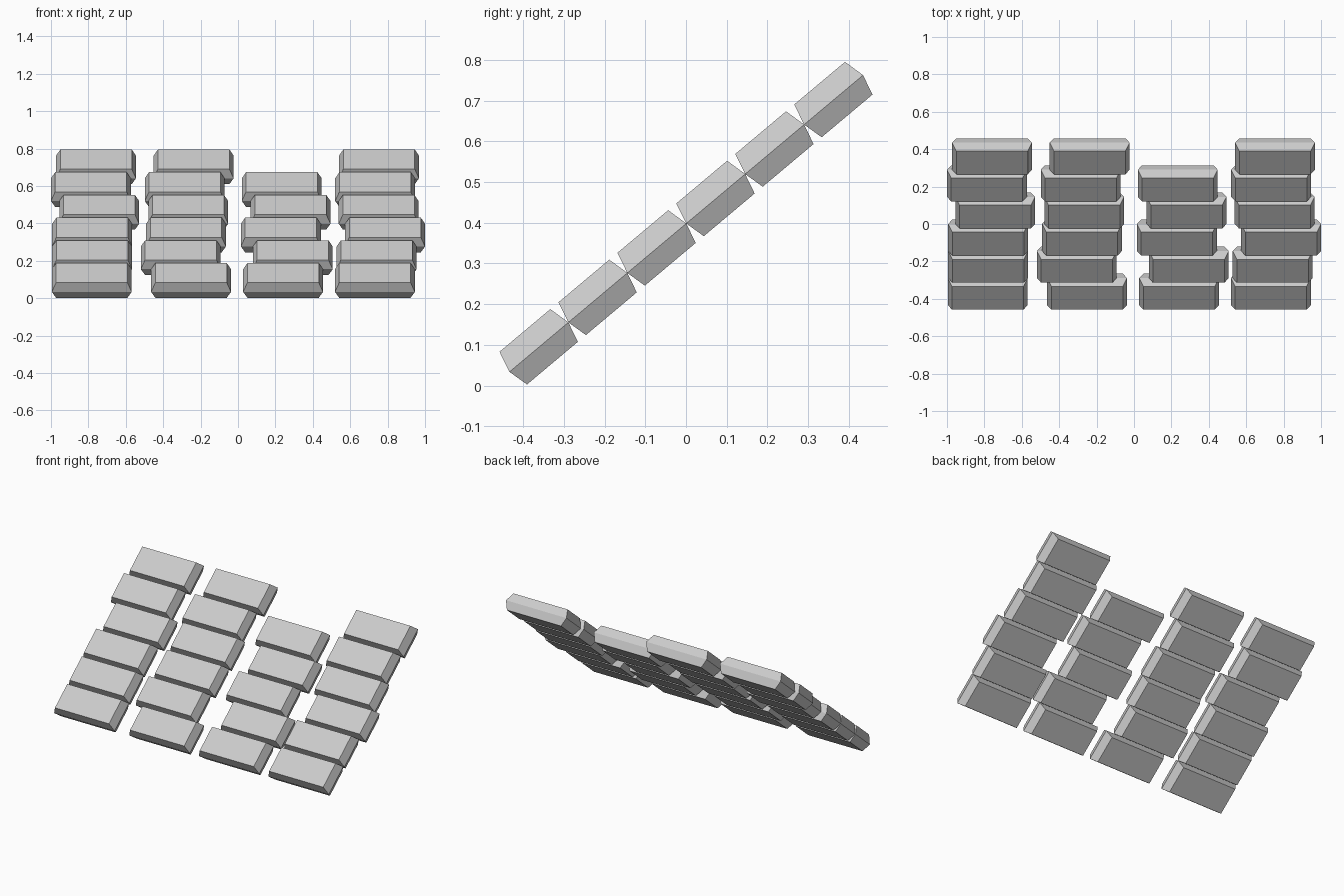
import bpy, bmesh
from math import radians, sin, cos

if "Cube" in bpy.data.objects:
    bpy.data.objects.remove(bpy.data.objects["Cube"])

TILT = radians(40)
PITCH = 0.189            # row spacing along the slope
CENTRE = (0.0, 0.399)    # y, z of the panel centre

# x centre of every brick, per column, from the bottom row upward
COLUMNS = [
    [-0.782, -0.780, -0.780, -0.742, -0.7865, -0.759],
    [-0.251, -0.306, -0.278, -0.266, -0.285, -0.237],
    [0.241, 0.293, 0.229, 0.281, 0.234],
    [0.732, 0.741, 0.7865, 0.752, 0.733, 0.754],
]


def brick_mesh():
    """Block whose four sides bulge to a ridge at mid height."""
    bm = bmesh.new()
    loops = []
    for hx, hy, z in ((0.191, 0.0815, -0.0525), (0.2135, 0.0945, -0.001), (0.191, 0.0815, 0.0525)):
        loops.append([bm.verts.new((sx * hx, sy * hy, z))
                      for sx, sy in ((-1, -1), (1, -1), (1, 1), (-1, 1))])
    for low, high in zip(loops, loops[1:]):
        for i in range(4):
            j = (i + 1) % 4
            bm.faces.new((low[i], low[j], high[j], high[i]))
    bm.faces.new(loops[0][::-1])
    bm.faces.new(loops[-1])
    mesh = bpy.data.meshes.new("brick")
    bm.to_mesh(mesh)
    bm.free()
    return mesh


# staggered columns of bricks lying on the sloped plane
mesh = brick_mesh()
for c, column in enumerate(COLUMNS):
    for r, x in enumerate(column):
        brick = bpy.data.objects.new(f"brick_column{c + 1}_row{r + 1}", mesh)
        d = (r - 2.5) * PITCH
        brick.location = (x, CENTRE[0] + d * cos(TILT), CENTRE[1] + d * sin(TILT))
        brick.rotation_euler.x = TILT
        bpy.context.collection.objects.link(brick)
